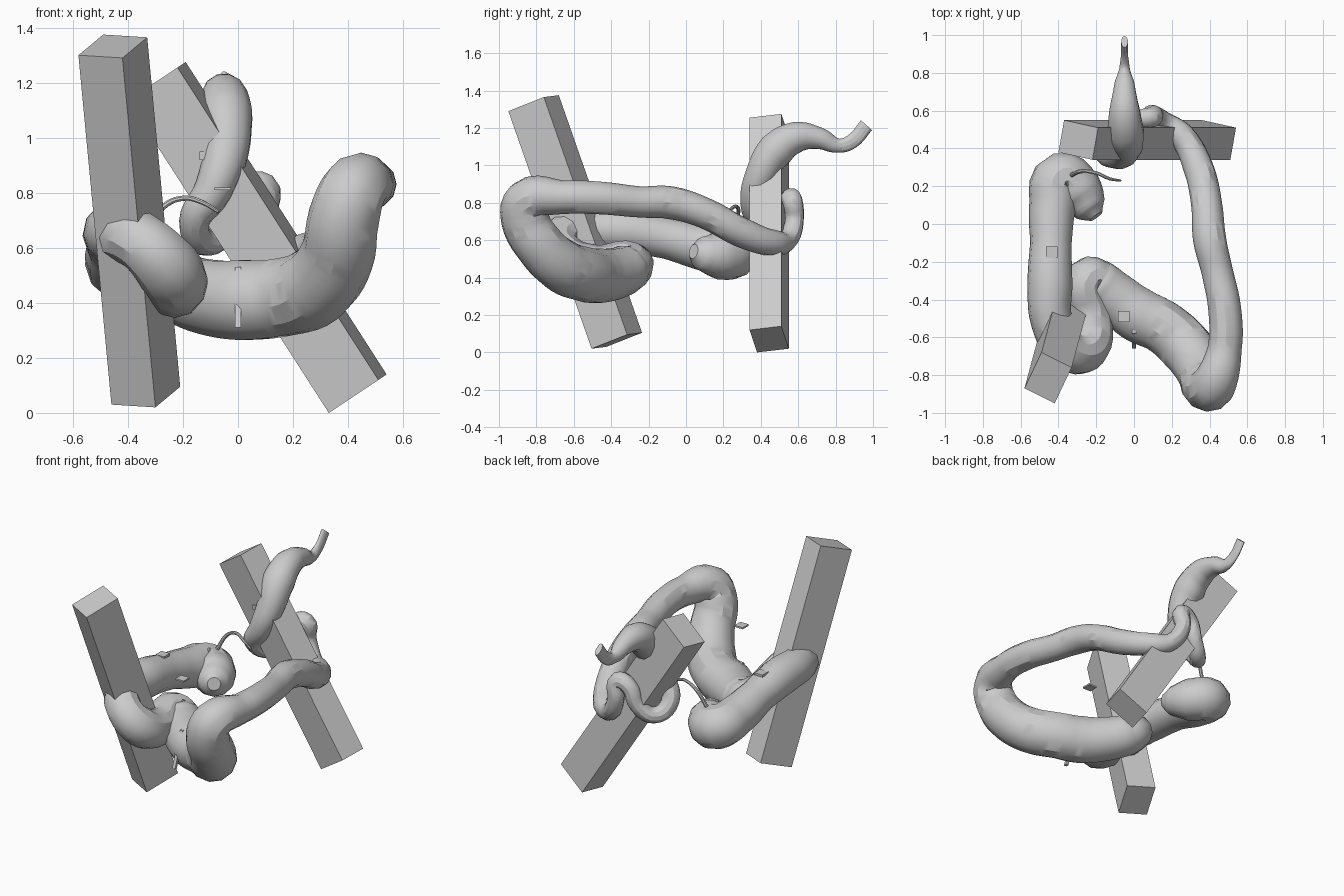
import bpy
from mathutils import Vector


def mesh_object(name, verts, faces):
    me = bpy.data.meshes.new(name)
    me.from_pydata(verts, [], faces)
    me.update()
    ob = bpy.data.objects.new(name, me)
    bpy.context.collection.objects.link(ob)
    return ob


def prism(name, corner, u, v, w):
    """Box from one corner and three edge vectors."""
    c, u, v, w = map(Vector, (corner, u, v, w))
    base = [c, c + u, c + u + v, c + v]
    faces = [(3, 2, 1, 0), (4, 5, 6, 7)]
    faces += [(i, (i + 1) % 4, 4 + (i + 1) % 4, 4 + i) for i in range(4)]
    if u.cross(v).dot(w) < 0:
        faces = [f[::-1] for f in faces]
    return mesh_object(name, base + [p + w for p in base], faces)


def tube(name, points, sides=4):
    """Round tube through (x, y, z, radius) points."""
    cu = bpy.data.curves.new(name, 'CURVE')
    cu.dimensions = '3D'
    cu.bevel_depth = 1.0
    cu.bevel_resolution = sides
    cu.resolution_u = 5
    cu.use_fill_caps = True
    sp = cu.splines.new('BEZIER')
    sp.bezier_points.add(len(points) - 1)
    for bp, (x, y, z, r) in zip(sp.bezier_points, points):
        bp.co = (x, y, z)
        bp.radius = r
        bp.handle_left_type = bp.handle_right_type = 'AUTO'
    ob = bpy.data.objects.new(name, cu)
    bpy.context.collection.objects.link(ob)
    bpy.ops.object.select_all(action='DESELECT')
    ob.select_set(True)
    bpy.context.view_layer.objects.active = ob
    bpy.ops.object.convert(target='MESH')
    ob = bpy.context.view_layer.objects.active
    bpy.ops.object.shade_smooth_by_angle()
    return ob


# two leaning square posts
prism("front_post", (-0.42, -0.95, 1.29), (-0.16, 0.08, 0.01),
      (0.09, 0.19, 0.075), (0.12, 0.445, -1.27))
prism("back_post", (0.33, 0.38, 0.0), (0.18, -0.04, 0.12),
      (0.03, 0.17, 0.02), (-0.73, 0.0, 1.135))

# head end and the coil round the front post
coil = [
    (-0.20, 0.04, 0.54, 0.04), (-0.23, 0.08, 0.53, 0.09),
    (-0.29, 0.17, 0.52, 0.13), (-0.39, 0.245, 0.53, 0.135),
    (-0.43, 0.10, 0.56, 0.125), (-0.44, -0.10, 0.61, 0.11),
    (-0.445, -0.32, 0.65, 0.12), (-0.435, -0.52, 0.65, 0.11),
    (-0.35, -0.67, 0.62, 0.105), (-0.25, -0.655, 0.52, 0.12),
    (-0.23, -0.48, 0.46, 0.115), (-0.25, -0.29, 0.48, 0.11),
]
# thick belly sweeping across the front
belly = [
    (-0.20, -0.31, 0.45, 0.13), (-0.10, -0.39, 0.42, 0.14),
    (0.02, -0.48, 0.41, 0.15), (0.16, -0.55, 0.42, 0.145),
    (0.28, -0.66, 0.46, 0.145), (0.36, -0.78, 0.57, 0.135),
    (0.385, -0.86, 0.71, 0.13), (0.42, -0.85, 0.81, 0.12),
]
# long side run towards the back post
side = [
    (0.48, -0.66, 0.83, 0.09), (0.48, -0.45, 0.825, 0.087),
    (0.44, -0.25, 0.805, 0.083), (0.40, -0.08, 0.80, 0.088),
    (0.385, 0.10, 0.745, 0.082), (0.34, 0.30, 0.64, 0.08),
    (0.25, 0.47, 0.585, 0.07),
]
# loop behind the back post
loop = [
    (0.16, 0.54, 0.60, 0.055), (0.095, 0.58, 0.71, 0.05),
    (0.09, 0.565, 0.82, 0.055), (0.02, 0.555, 0.80, 0.05),
    (-0.03, 0.54, 0.69, 0.05), (-0.11, 0.48, 0.62, 0.05),
]
# tail crossing the post and rising to its tip
tail = [
    (-0.16, 0.39, 0.69, 0.055), (-0.09, 0.36, 0.81, 0.07),
    (-0.045, 0.40, 0.95, 0.085), (-0.045, 0.48, 1.08, 0.10),
    (-0.05, 0.59, 1.15, 0.085), (-0.05, 0.71, 1.145, 0.06),
    (-0.05, 0.82, 1.105, 0.038), (-0.05, 0.89, 1.13, 0.04),
    (-0.05, 0.965, 1.215, 0.04),
]
body = tube("coiled_body", coil + belly + side + loop + tail)

# flatten the tail end sideways
for v in body.data.vertices:
    if v.co.y > 0.76:
        f = max(0.45, 1 - (v.co.y - 0.76) * 4)
        v.co.x = -0.05 + (v.co.x + 0.05) * f

# thin tongue strand
tube("thin_strand", [(-0.33, 0.26, 0.65, 0.012), (-0.27, 0.28, 0.75, 0.011),
                     (-0.20, 0.27, 0.78, 0.01), (-0.13, 0.24, 0.765, 0.009),
                     (-0.07, 0.23, 0.73, 0.006)], 2)

# small loose chips
prism("upright_sliver", (-0.01, -0.66, 0.31), (0.02, 0, 0), (0, 0.02, 0), (0, 0.08, 0.22))
prism("loose_plate", (-0.085, -0.52, 0.81), (0.06, 0, 0), (0, 0.06, 0), (0, 0, 0.01))
prism("side_plate", (-0.465, -0.18, 0.73), (0.06, 0, 0), (0, 0.06, 0), (0, 0, 0.015))
prism("tail_chip", (-0.14, 0.35, 0.92), (0.05, 0, 0), (0, 0.06, 0), (0, 0, 0.03))
